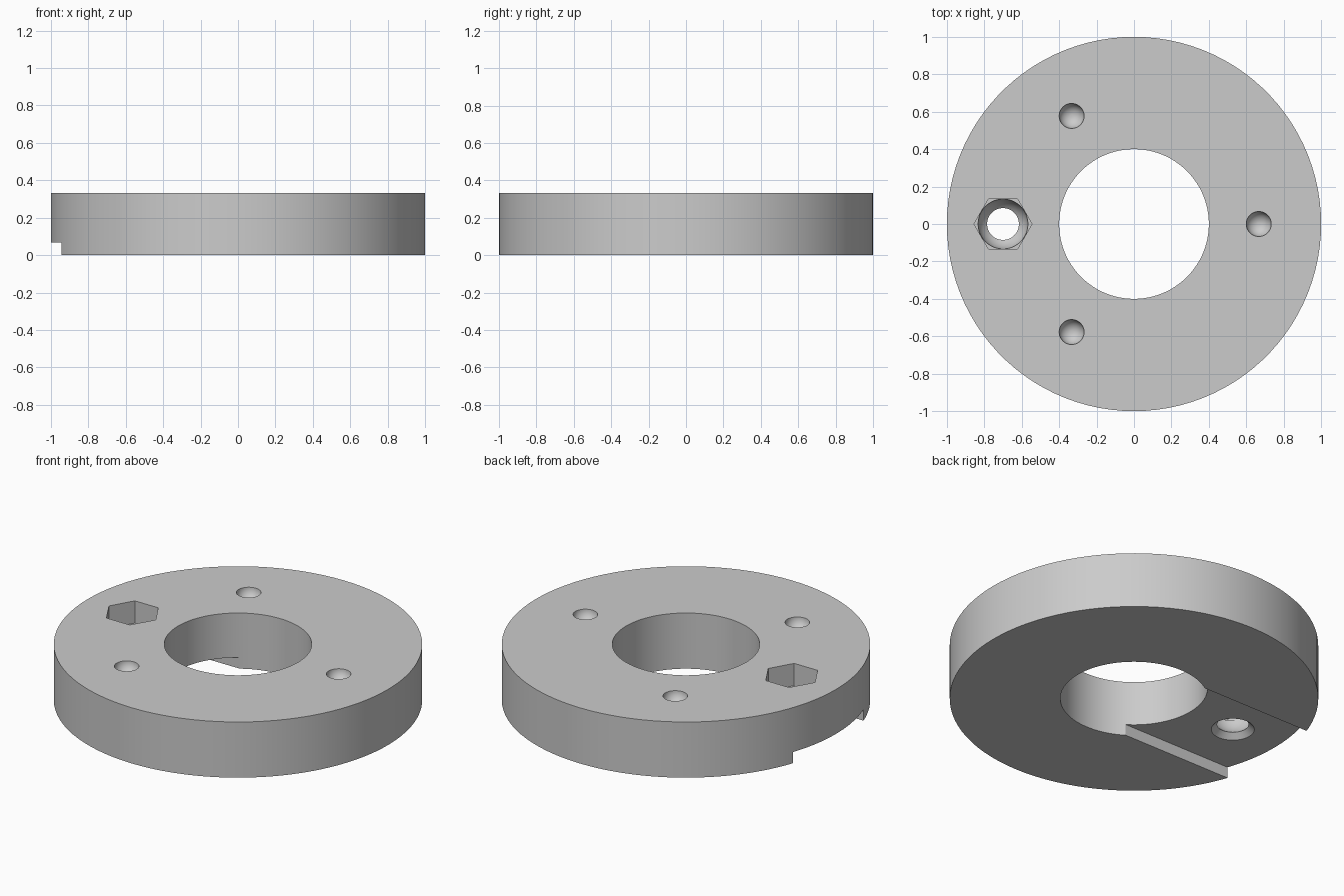
import bpy
import bmesh
import math

cube = bpy.data.objects.get("Cube")
if cube:
    bpy.data.objects.remove(cube, do_unlink=True)

HEIGHT = 1 / 3
SLOT_DEPTH = HEIGHT / 5
SLOT_HALF = 1 / 3
BOLT_X = -0.7

grey = bpy.data.materials.new("plain grey")
grey.use_nodes = True
grey.diffuse_color = (0.6, 0.6, 0.6, 1)
grey.node_tree.nodes["Principled BSDF"].inputs["Base Color"].default_value = (0.6, 0.6, 0.6, 1)


def lathe(name, profile, x=0, y=0, sides=64, turn=0):
    """Closed solid turned about a vertical axis from (radius, z) pairs, bottom first."""
    bm = bmesh.new()
    rings = []
    for radius, z in profile:
        angles = [turn + 2 * math.pi * i / sides for i in range(sides)]
        rings.append([bm.verts.new((x + radius * math.cos(a), y + radius * math.sin(a), z))
                      for a in angles])
    for low, high in zip(rings, rings[1:]):
        for i in range(sides):
            j = (i + 1) % sides
            bm.faces.new((low[i], low[j], high[j], high[i]))
    bm.faces.new(rings[0][::-1])
    bm.faces.new(rings[-1])
    return finish(name, bm)


def finish(name, bm):
    mesh = bpy.data.meshes.new(name)
    bm.to_mesh(mesh)
    bm.free()
    mesh.materials.append(grey)
    obj = bpy.data.objects.new(name, mesh)
    bpy.context.collection.objects.link(obj)
    return obj


# Main disc
disc = lathe("disc", [(1, 0), (1, HEIGHT)], sides=100)

# Central bore
cutters = [lathe("bore_cutter", [(0.4, -0.1), (0.4, HEIGHT + 0.1)], sides=100)]

# Open slot under the disc, from the bore out through the left rim
bm = bmesh.new()
bmesh.ops.create_cube(bm, size=1)
for v in bm.verts:
    v.co.x = -1.2 if v.co.x < 0 else 0
    v.co.y *= 2 * SLOT_HALF
    v.co.z = -0.1 if v.co.z < 0 else SLOT_DEPTH
cutters.append(finish("slot_cutter", bm))

# Bolt hole: chamfered below, rounded seat above, hexagonal nut pocket on top
neck, seat, seat_z = 0.085, 0.133, 0.2
lowest = math.asin(neck / seat)
bowl = []
for i in range(9):
    a = lowest + (math.pi / 2 - lowest) * i / 8
    bowl.append((seat * math.sin(a), seat_z - seat * math.cos(a)))
cutters.append(lathe("bolt_cutter", [(0.117, 0.02), (0.117, SLOT_DEPTH)] + bowl
                     + [(seat, seat_z + 0.03)], x=BOLT_X))
cutters.append(lathe("nut_cutter", [(0.155, seat_z), (0.155, HEIGHT + 0.1)],
                     x=BOLT_X, sides=6))

# Three round dimples in the top face
for k in range(3):
    a = 2 * math.pi * k / 3
    r = 1 / 15
    dimple = []
    for i in range(1, 13):
        t = math.pi / 2 * i / 12
        dimple.append((r * math.sin(t), HEIGHT - r * math.cos(t)))
    cutters.append(lathe("dimple_cutter", dimple + [(r, HEIGHT + 0.1)],
                         x=2 / 3 * math.cos(a), y=2 / 3 * math.sin(a), sides=48))

# Cut everything out of the disc
for cutter in cutters:
    cutter.hide_render = True
    cut = disc.modifiers.new(cutter.name, "BOOLEAN")
    cut.operation = "DIFFERENCE"
    cut.solver = "EXACT"
    cut.object = cutter

bpy.context.view_layer.objects.active = disc
disc.select_set(True)
for cut in list(disc.modifiers):
    bpy.ops.object.modifier_apply(modifier=cut.name)
for cutter in cutters:
    bpy.data.objects.remove(cutter, do_unlink=True)

# Smooth the round walls and keep the rims crisp
bpy.ops.object.select_all(action="DESELECT")
disc.select_set(True)
bpy.ops.object.shade_smooth_by_angle(angle=math.radians(25))
